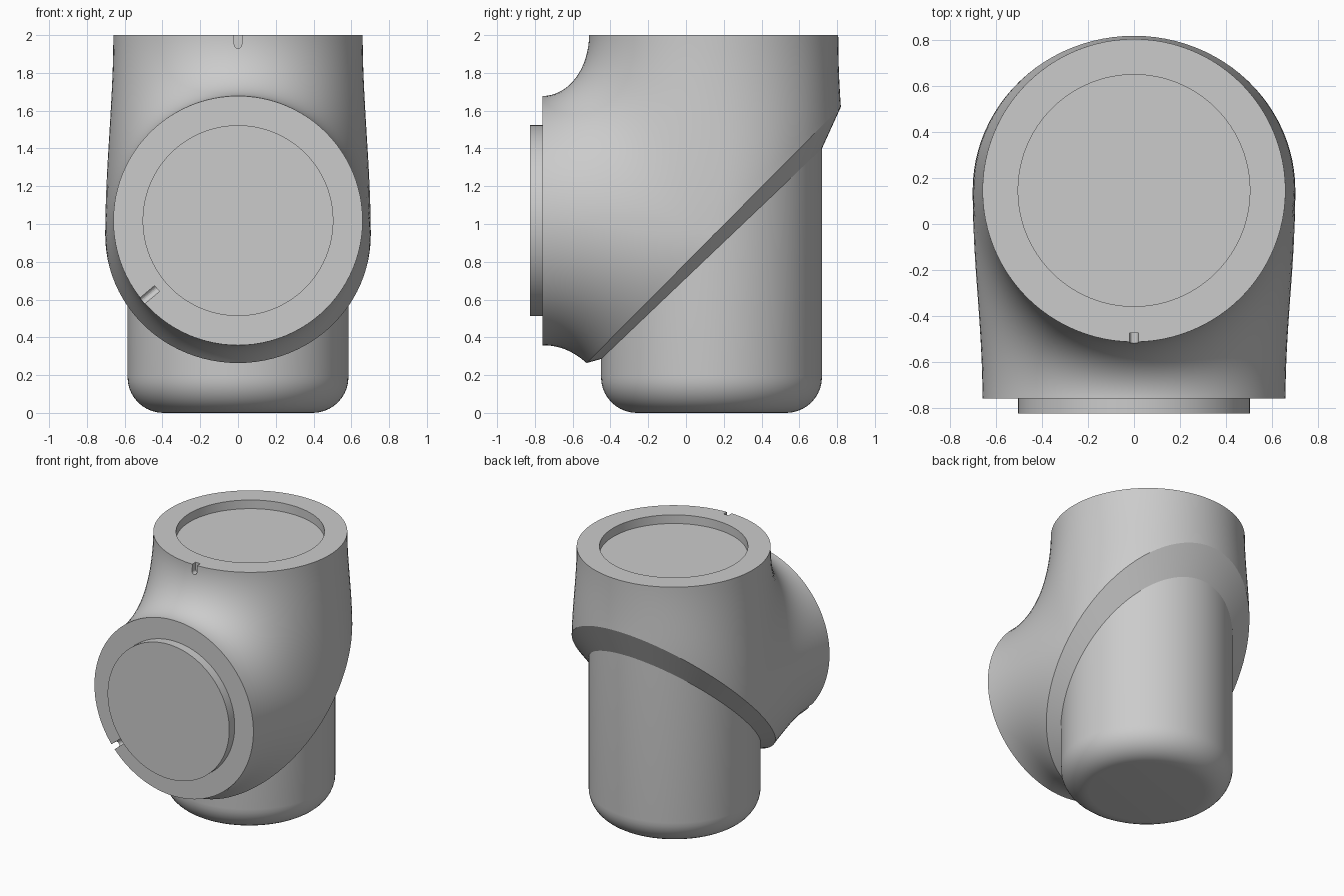
import bpy, bmesh
from math import sin, cos, pi, radians
from mathutils import Matrix, Vector

if "Cube" in bpy.data.objects:
    bpy.data.objects.remove(bpy.data.objects["Cube"], do_unlink=True)

grey = bpy.data.materials.new("light grey")
grey.use_nodes = True
grey.diffuse_color = (0.6, 0.6, 0.6, 1)
grey.node_tree.nodes["Principled BSDF"].inputs["Base Color"].default_value = (0.6, 0.6, 0.6, 1)

SEG, STEPS = 96, 14
FACE_R, BORE_R, STEP = 0.66, 0.505, 0.065
TOP_Y, TOP_Z = 0.146, 2.0
FRONT_Y, FRONT_Z = -0.76, 1.018
RIM_Y, RIM_Z = 0.147, 0.942
BASE_R, BASE_Y = 0.585, 0.135


def make_object(name, bm):
    bmesh.ops.recalc_face_normals(bm, faces=bm.faces)
    mesh = bpy.data.meshes.new(name)
    bm.to_mesh(mesh)
    bm.free()
    mesh.materials.append(grey)
    obj = bpy.data.objects.new(name, mesh)
    bpy.context.collection.objects.link(obj)
    return obj


def activate(obj):
    bpy.ops.object.select_all(action="DESELECT")
    obj.select_set(True)
    bpy.context.view_layer.objects.active = obj


def smooth(obj):
    activate(obj)
    bpy.ops.object.shade_smooth_by_angle(angle=radians(20))


def ring(bm, points):
    return [bm.verts.new(p) for p in points]


def bridge(bm, a, b):
    n = len(a)
    for i in range(n):
        bm.faces.new((a[i], a[(i + 1) % n], b[(i + 1) % n], b[i]))


def top_point(a, r=FACE_R, z=TOP_Z):
    return Vector((r * sin(a), TOP_Y - r * cos(a), z))


def front_point(a, r=FACE_R, y=FRONT_Y):
    return Vector((r * sin(a), y, FRONT_Z + r * cos(a)))


def rim_point(a, side):
    c = side * cos(a)
    return Vector((0.703 * sin(a), RIM_Y + 0.673 * c, RIM_Z + 0.678 * c))


def branch_point(a, u, top):
    """Point on one branch of the elbow, from its end face (u=0) to the join (u=1)."""
    start = top_point(a) if top else front_point(a)
    c = cos(a)
    if c > -1e-6:
        # Inner side: blend between both end faces, tighter towards the flanks
        w = 0.707 / max(c, 1e-3)
        k = u / (1 + 2 * w * (1 - u))
        corner = Vector((0, RIM_Y - FACE_R * c, RIM_Z + 0.733 * c))
        other = front_point(a) if top else top_point(a)
        den = 1 + 2 * w * k + k * k
        p = (start + 2 * w * k * corner + k * k * other) / den
        b = 2 * w * k / den
    else:
        # Outer side: run out to the slanted rim
        end = rim_point(a, -1 if top else 1)
        p = start.lerp(end, u)
        if top:
            p.y = start.y + (end.y - start.y) * u * u
        else:
            p.z = start.z + (end.z - start.z) * u ** 2.2
        b = u
    p.x = sin(a) * (FACE_R + 0.043 * b * b * (3 - 2 * b))
    return p


# Elbow body: two branches that share the blend line and the rim
angles = [2 * pi * i / SEG for i in range(SEG)]
bm = bmesh.new()
branches = {}
for top in (True, False):
    rings = [ring(bm, [branch_point(a, s / STEPS, top) for a in angles])
             for s in range(STEPS + 1)]
    for a, b in zip(rings, rings[1:]):
        bridge(bm, a, b)
    # End face with a recess on top and a raised plug in front
    face = top_point if top else front_point
    level = TOP_Z if top else FRONT_Y
    inner = ring(bm, [face(a, BORE_R, level) for a in angles])
    floor = ring(bm, [face(a, BORE_R, level - STEP) for a in angles])
    bridge(bm, rings[0], inner)
    bridge(bm, inner, floor)
    bm.faces.new(floor)
    branches[top] = rings[-1]

# Slanted rim, in order around, with the chamfer down to the base
q = SEG // 4
rim = branches[True][q:3 * q] + [branches[False][i % SEG] for i in range(3 * q, q, -1)]
rim = branches[True][q:3 * q + 1] + branches[False][3 * q - 1:q:-1]
low = []
for v in rim:
    d = Vector((v.co.x / 0.703, (v.co.y - RIM_Y) / 0.673)).normalized() * BASE_R
    y = BASE_Y + d.y
    low.append((d.x, y, 0.953 * y + 0.714))
low = ring(bm, low)
bridge(bm, rim, low)
bm.faces.new(low)
bmesh.ops.remove_doubles(bm, verts=bm.verts, dist=0.0015)
body = make_object("elbow_body", bm)


# Small round-ended alignment slots at the edges of both end faces
def cut_slot(matrix):
    cb = bmesh.new()
    prof = [(-0.02, 0.05), (0.02, 0.05)]
    prof += [(0.02 * cos(t * pi / 8), -0.05 - 0.02 * sin(t * pi / 8)) for t in range(9)]
    near, far = (ring(cb, [(x, y, z) for x, z in prof]) for y in (-0.1, 0.04))
    bridge(cb, near, far)
    cb.faces.new(near)
    cb.faces.new(far)
    cb.transform(matrix)
    cutter = make_object("slot_cutter", cb)
    cutter.hide_render = True
    mod = body.modifiers.new("slot", "BOOLEAN")
    mod.operation = "DIFFERENCE"
    mod.solver = "EXACT"
    mod.object = cutter
    activate(body)
    bpy.ops.object.modifier_apply(modifier=mod.name)
    bpy.data.objects.remove(cutter, do_unlink=True)


cut_slot(Matrix.Translation(top_point(0)))
turn = Matrix(((1, 0, 0), (0, 0, -1), (0, 1, 0))).to_4x4()
cut_slot(Matrix.Translation(front_point(radians(-130)))
         @ Matrix.Rotation(radians(-130), 4, "Y") @ turn)
smooth(body)

# Straight base cylinder with a rounded lower edge
bm = bmesh.new()
profile = [(BASE_R - 0.19 + 0.19 * sin(t), 0.19 - 0.19 * cos(t))
           for t in [i * pi / 20 for i in range(11)]] + [(BASE_R, 1.45)]
rings = [ring(bm, [(r * sin(a), BASE_Y + r * cos(a), z) for a in angles]) for r, z in profile]
for a, b in zip(rings, rings[1:]):
    bridge(bm, a, b)
bm.faces.new(rings[0])
bm.faces.new(rings[-1])
smooth(make_object("base_cylinder", bm))
